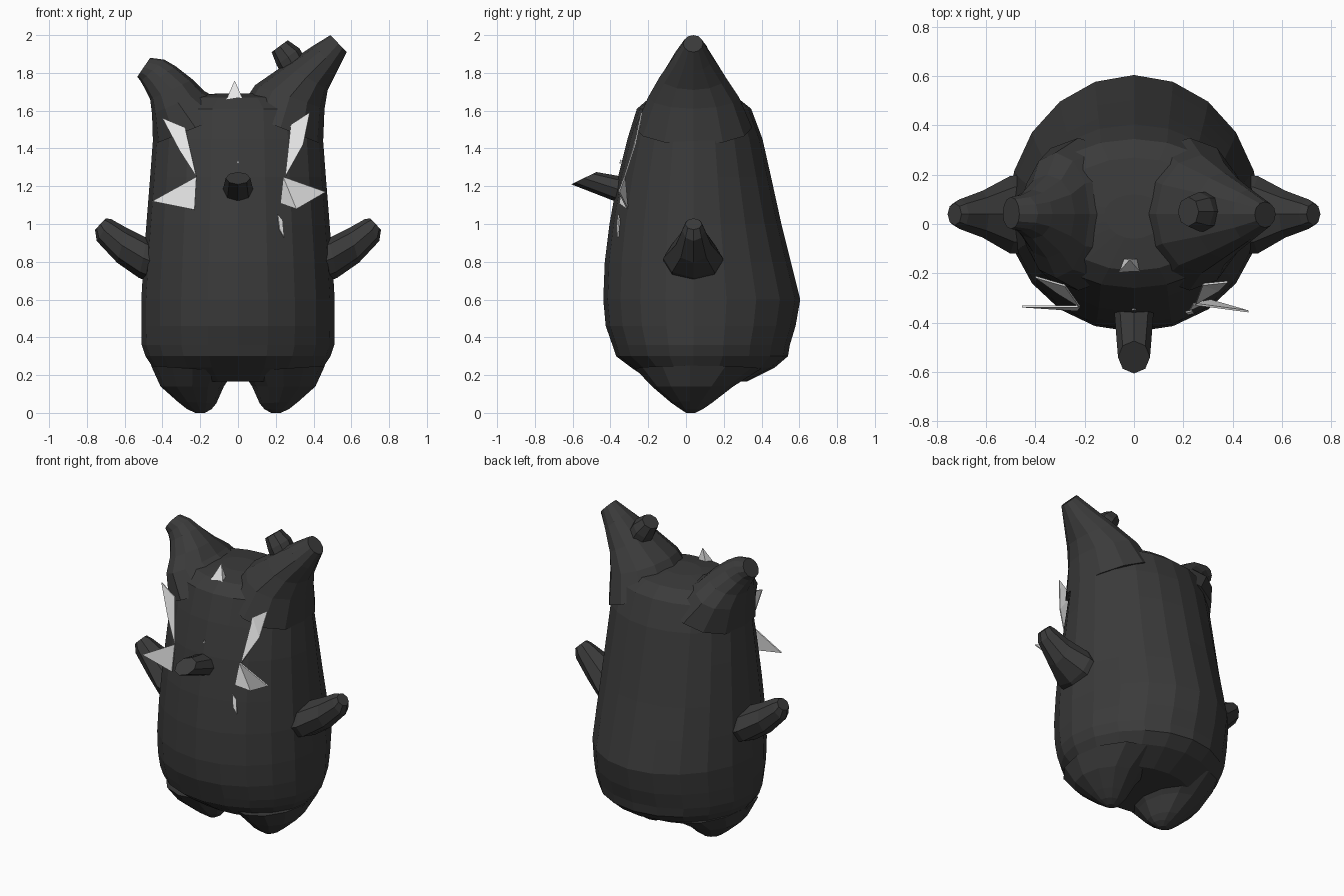
import bpy, bmesh, math
from mathutils import Vector

CY = 0.04  # depth of the widest line through the body


def material(name, v):
    m = bpy.data.materials.new(name)
    m.diffuse_color = (v, v, v, 1)
    return m


DARK = material("charcoal", 0.043)
WHITE = material("white", 0.8)


def finish(name, bm, mat):
    bmesh.ops.recalc_face_normals(bm, faces=bm.faces)
    me = bpy.data.meshes.new(name)
    bm.to_mesh(me)
    bm.free()
    me.materials.append(mat)
    ob = bpy.data.objects.new(name, me)
    bpy.context.collection.objects.link(ob)
    return ob


def loft(name, sections, n, side=1, cy=CY, turn=False):
    """Skin half-ellipse rings: (x1, z1, x2, z2, front y, back y)."""
    bm = bmesh.new()
    rings = []
    for x1, z1, x2, z2, yf, yb in sections:
        ring = []
        for i in range(n):
            a = 2 * math.pi * i / n
            c, s = math.cos(a), math.sin(a)
            x = (x1 + x2) / 2 + c * (x2 - x1) / 2
            z = (z1 + z2) / 2 + c * (z2 - z1) / 2
            y = cy + s * ((yb - cy) if s > 0 else (cy - yf))
            ring.append(bm.verts.new((y, x, z) if turn else (x * side, y, z)))
        rings.append(ring)
    for a, b in zip(rings, rings[1:]):
        for i in range(n):
            j = (i + 1) % n
            bm.faces.new((a[i], a[j], b[j], b[i]))
    bm.faces.new(rings[0])
    bm.faces.new(rings[-1])
    return finish(name, bm, DARK)


def plate(name, points, thick=0.008):
    """Thin white shard through the given 3D points."""
    bm = bmesh.new()
    p = [Vector(q) for q in points]
    nrm = (p[1] - p[0]).cross(p[2] - p[0]).normalized() * thick / 2
    a = [bm.verts.new(q + nrm) for q in p]
    b = [bm.verts.new(q - nrm) for q in p]
    bm.faces.new(a)
    bm.faces.new(b)
    for i in range(len(p)):
        j = (i + 1) % len(p)
        bm.faces.new((a[i], a[j], b[j], b[i]))
    bmesh.ops.triangulate(bm, faces=bm.faces[:])
    return finish(name, bm, WHITE)


# Body: height, half width, front, back
body = [(0.165, 0.34, -0.18, 0.32), (0.24, 0.45, -0.29, 0.47), (0.30, 0.49, -0.37, 0.54),
        (0.36, 0.51, -0.39, 0.55), (0.46, 0.512, -0.425, 0.58), (0.60, 0.512, -0.438, 0.605),
        (0.80, 0.50, -0.43, 0.555), (1.0, 0.485, -0.405, 0.505), (1.25, 0.465, -0.36, 0.45),
        (1.45, 0.45, -0.31, 0.405), (1.61, 0.435, -0.26, 0.345), (1.67, 0.33, -0.19, 0.27),
        (1.69, 0.12, -0.06, 0.12)]
loft("body", [(-w, z, w, z, f, b) for z, w, f, b in body], 20)

# Horns: the right one is taller
loft("tall_horn", [(0.0, 1.60, 0.45, 1.42, -0.27, 0.35), (0.09, 1.735, 0.458, 1.61, -0.20, 0.28),
                   (0.25, 1.845, 0.475, 1.71, -0.14, 0.21), (0.40, 1.945, 0.525, 1.81, -0.07, 0.14),
                   (0.49, 2.0, 0.575, 1.91, -0.015, 0.09)], 12)
loft("short_horn", [(0.0, 1.60, 0.45, 1.42, -0.27, 0.35), (0.18, 1.705, 0.455, 1.58, -0.22, 0.29),
                    (0.24, 1.765, 0.465, 1.66, -0.14, 0.20), (0.33, 1.835, 0.495, 1.72, -0.06, 0.14),
                    (0.39, 1.87, 0.515, 1.755, -0.03, 0.12),
                    (0.465, 1.88, 0.533, 1.78, -0.02, 0.11)], 12, side=-1)

# Knob on the tall horn
loft("horn_knob", [(0.24, 1.78, 0.36, 1.87, -0.03, 0.13), (0.205, 1.84, 0.325, 1.93, -0.03, 0.13),
                   (0.178, 1.91, 0.263, 1.973, -0.01, 0.11)], 8, cy=0.05)

# Arms and legs, mirrored
for side, label in ((1, "right"), (-1, "left")):
    loft(label + "_arm", [(0.42, 0.90, 0.46, 0.69, -0.12, 0.20), (0.48, 0.925, 0.525, 0.715, -0.12, 0.195),
                          (0.59, 0.98, 0.64, 0.795, -0.055, 0.135), (0.67, 1.025, 0.748, 0.91, -0.02, 0.10),
                          (0.70, 1.03, 0.757, 0.97, -0.005, 0.085)], 8, side)
    loft(label + "_leg", [(0.02, 0.22, 0.46, 0.25, -0.27, 0.40), (0.075, 0.14, 0.41, 0.14, -0.18, 0.25),
                          (0.115, 0.05, 0.32, 0.06, -0.08, 0.14), (0.14, 0.02, 0.27, 0.02, -0.03, 0.09),
                          (0.175, 0.0, 0.225, 0.0, 0.0, 0.05)], 12, side, cy=0.02)

# Nose peg, its end cut on a slant
loft("nose", [(-0.28, 1.24, -0.25, 1.09, -0.08, 0.08), (-0.36, 1.255, -0.35, 1.11, -0.08, 0.08),
              (-0.475, 1.275, -0.607, 1.21, -0.065, 0.065)], 8, cy=0, turn=True)

# White shards around the eyes
plate("right_upper_shard", [(0.38, -0.235, 1.59), (0.28, -0.245, 1.525), (0.25, -0.325, 1.25), (0.345, -0.27, 1.42)])
plate("right_lower_shard", [(0.24, -0.325, 1.25), (0.465, -0.355, 1.17), (0.31, -0.31, 1.08), (0.225, -0.35, 1.11)])
plate("left_upper_shard", [(-0.40, -0.215, 1.56), (-0.28, -0.25, 1.51), (-0.22, -0.335, 1.25), (-0.31, -0.28, 1.39)])
plate("left_lower_shard", [(-0.22, -0.335, 1.25), (-0.455, -0.335, 1.12), (-0.23, -0.35, 1.075)])
plate("cheek_sliver", [(0.21, -0.358, 1.05), (0.235, -0.352, 1.02), (0.243, -0.36, 0.93), (0.22, -0.365, 0.97)])
plate("brow_dot", [(-0.008, -0.348, 1.32), (0.008, -0.348, 1.32), (0.0, -0.345, 1.34)])

# White spike on the front of the head
bm = bmesh.new()
base = [bm.verts.new(v) for v in ((-0.07, -0.205, 1.64), (0.035, -0.205, 1.64), (0.025, -0.14, 1.64), (-0.05, -0.14, 1.64))]
tip = bm.verts.new((-0.018, -0.145, 1.76))
bm.faces.new(base)
for i in range(4):
    bm.faces.new((base[i], base[(i + 1) % 4], tip))
finish("head_spike", bm, WHITE)
